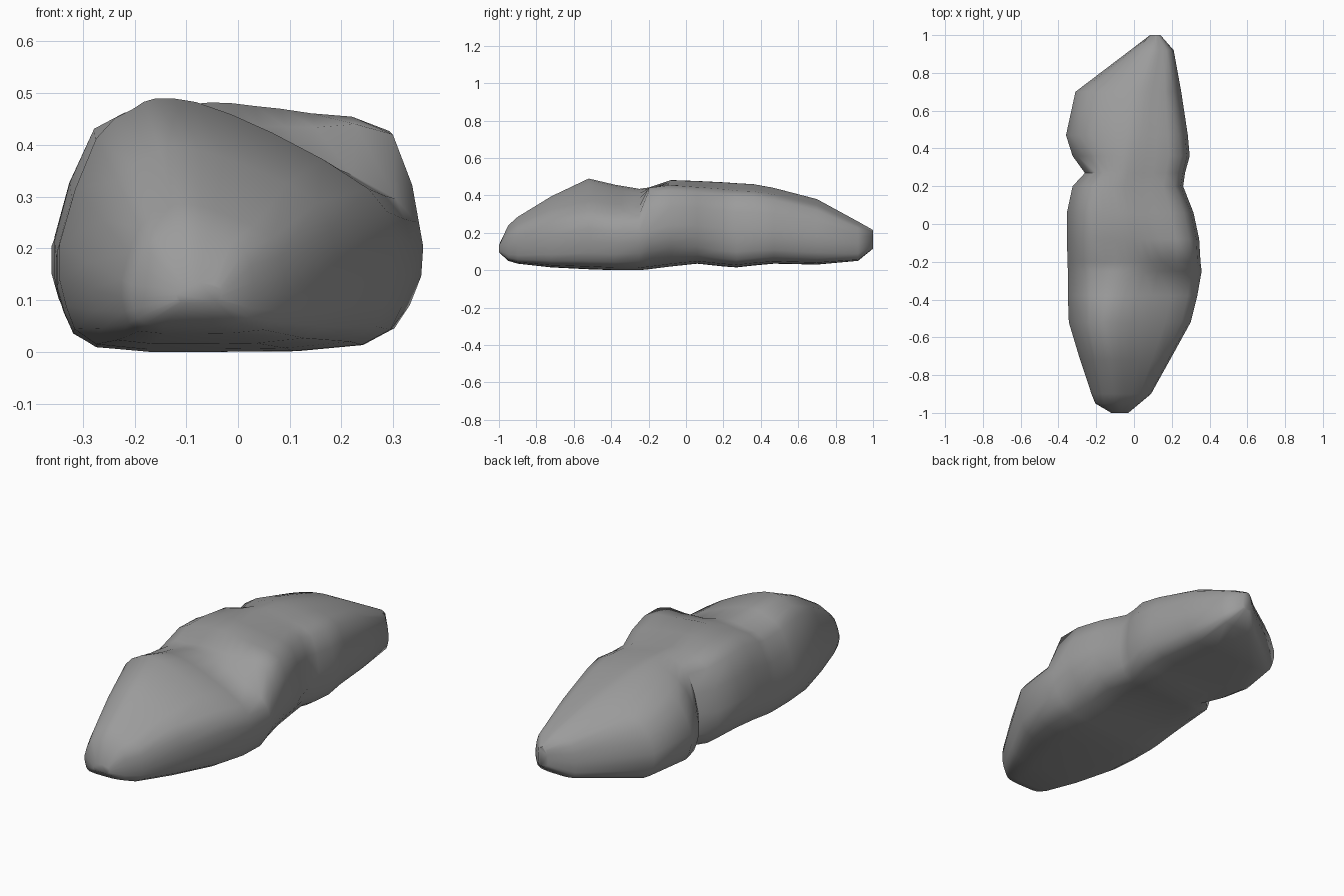
import bpy, bmesh, math

# Stations along the boulder:
# y, left x, right x, bottom z, top z, ridge x, left and right shoulder heights (fraction)
STATIONS = [
    (-1.00, -0.12, -0.03, 0.10, 0.14, -0.08, .80, .80),
    (-0.95, -0.205, 0.03, 0.055, 0.245, -0.09, .80, .76),
    (-0.90, -0.225, 0.09, 0.04, 0.29, -0.09, .82, .74),
    (-0.72, -0.285, 0.19, 0.02, 0.40, -0.10, .83, .72),
    (-0.52, -0.345, 0.30, 0.01, 0.495, -0.12, .84, .64),
    (-0.38, -0.35, 0.335, 0.005, 0.462, -0.09, .86, .66),
    (-0.25, -0.35, 0.358, 0.005, 0.44, -0.05, .89, .68),
    (-0.20, -0.352, 0.352, 0.01, 0.447, 0.00, .90, .95),
    (-0.08, -0.355, 0.345, 0.025, 0.487, -0.01, .89, .88),
    (0.06, -0.355, 0.315, 0.04, 0.482, -0.03, .88, .86),
    (0.20, -0.325, 0.26, 0.025, 0.475, -0.05, .87, .85),
    (0.27, -0.26, 0.27, 0.02, 0.47, -0.03, .84, .84),
    (0.36, -0.325, 0.295, 0.03, 0.465, -0.02, .76, .84),
    (0.47, -0.36, 0.285, 0.04, 0.445, 0.00, .76, .84),
    (0.70, -0.31, 0.25, 0.035, 0.385, 0.03, .77, .83),
    (0.92, -0.02, 0.21, 0.055, 0.265, 0.11, .80, .83),
    (1.00, 0.085, 0.14, 0.12, 0.22, 0.115, .85, .85),
]


def section(y, xl, xr, zb, zt, px, sl, sr):
    """Closed outline of one cross-section, anticlockwise from the right flank."""
    w, h = xr - xl, zt - zb
    under = math.exp(-((y + 0.1) / 0.2) ** 2)      # undercut beneath the right flank
    a, b = xl + .11 * w, xr - .075 * w
    pts = [
        (xr, .45 + .03 * under), (b, sr),
        (b + (px - b) * .5, sr + (1 - sr) * .62), (px + .06 * w, .985),
        (px - .06 * w, 1), (a + (px - a) * .45, sl + (1 - sl) * .72),
        (a, sl), (xl, .42), (xl + .02 * w, .17), (xl + .11 * w, .02),
        (xl + .45 * w, 0), (xr - (.13 + .06 * under) * w, .03),
        (xr - (.025 + .02 * under) * w, .18 + .05 * under)]
    out = []
    n = len(pts)
    for i in range(n):
        q = [pts[(i + k) % n] for k in (-1, 0, 1, 2)]
        mid = [(-q[0][c] + 9 * q[1][c] + 9 * q[2][c] - q[3][c]) / 16 for c in (0, 1)]
        for x, f in (q[1], mid):
            out.append((min(max(x, xl), xr), y, zb + min(max(f, 0), 1) * h))
    return out


# Rock body: loft the sections and cap both ends
bm = bmesh.new()
rings = [[bm.verts.new(p) for p in section(*s)] for s in STATIONS]
n = len(rings[0])
for r0, r1 in zip(rings, rings[1:]):
    for i in range(n):
        j = (i + 1) % n
        bm.faces.new((r0[i], r0[j], r1[j], r1[i]))
bm.faces.new(rings[0])
bm.faces.new(rings[-1])
bmesh.ops.recalc_face_normals(bm, faces=bm.faces[:])
# Rest the rock exactly on the ground
low = min(v.co.z for v in bm.verts)
for v in bm.verts:
    v.co.z -= low

mesh = bpy.data.meshes.new("boulder")
bm.to_mesh(mesh)
bm.free()
boulder = bpy.data.objects.new("boulder", mesh)
bpy.context.collection.objects.link(boulder)

# Dark grey stone
stone = bpy.data.materials.new("dark_stone")
stone.diffuse_color = (0.33, 0.33, 0.33, 1)
mesh.materials.append(stone)

bpy.context.view_layer.objects.active = boulder
boulder.select_set(True)
bpy.ops.object.shade_smooth_by_angle(angle=math.radians(60))
